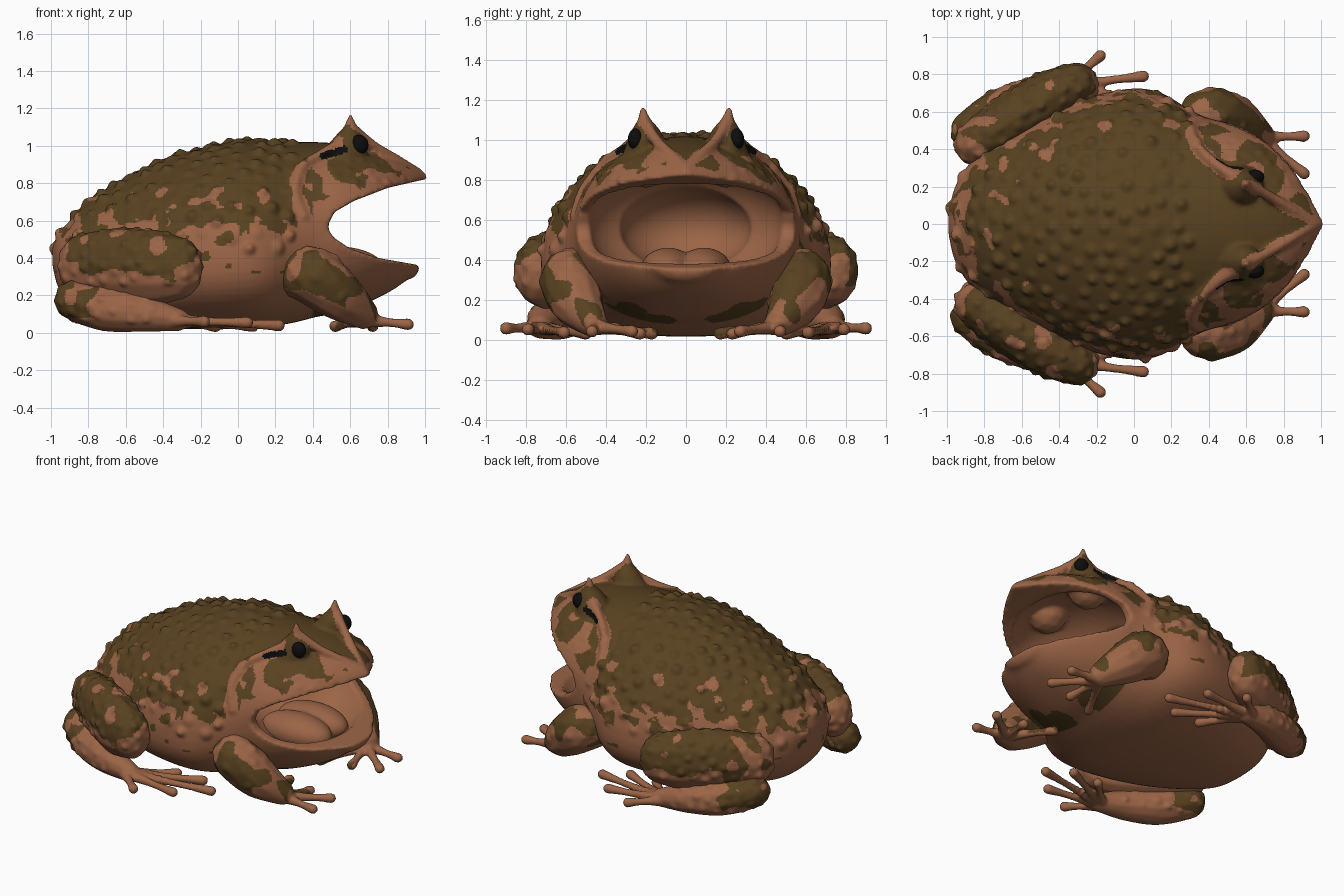
import bpy, bmesh, math, random
from mathutils import Vector, Matrix, noise, kdtree, geometry

if "Cube" in bpy.data.objects:
    bpy.data.objects.remove(bpy.data.objects["Cube"])

random.seed(4)


def material(name, rgb):
    m = bpy.data.materials.new(name)
    m.diffuse_color = (*rgb, 1)
    m.use_nodes = True
    m.node_tree.nodes["Principled BSDF"].inputs["Base Color"].default_value = m.diffuse_color
    return m


MATS = [material("brown_skin", (0.328, 0.129, 0.062)),
        material("olive_patch", (0.098, 0.053, 0.0145)),
        material("eye_black", (0.004, 0.004, 0.004))]
SKIN, OLIVE, BLACK = 0, 1, 2


def spline(rows, steps):
    """Catmull-Rom through rows of numbers."""
    out = []
    for i in range(len(rows) - 1):
        a, b, c, d = (rows[max(0, min(len(rows) - 1, i + k))] for k in (-1, 0, 1, 2))
        for s in range(steps):
            t = s / steps
            out.append([q + .5 * t * (r - p + t * (2 * p - 5 * q + 4 * r - u + t * (3 * (q - r) + u - p)))
                        for p, q, r, u in zip(a, b, c, d)])
    return out + [list(rows[-1])]


def ball(bm, centre, size, sub=2):
    mat = Matrix.Translation(centre) @ Matrix.Diagonal((*size, 1))
    bmesh.ops.create_icosphere(bm, subdivisions=sub, radius=1, matrix=mat)


def limb(bm, rows, side=1, tall=1.0, steps=9):
    """Rounded tapering limb; rows are x, y, z, radius."""
    for x, y, z, r in spline(rows, steps):
        r = max(r, .01)
        ball(bm, (x, y * side, z), (r, r, r * tall))


def to_object(bm, name):
    me = bpy.data.meshes.new(name)
    bm.to_mesh(me)
    bm.free()
    ob = bpy.data.objects.new(name, me)
    bpy.context.collection.objects.link(ob)
    return ob


def apply_modifiers(ob):
    bpy.context.view_layer.update()
    dg = bpy.context.evaluated_depsgraph_get()
    me = bpy.data.meshes.new_from_object(ob.evaluated_get(dg))
    ob.modifiers.clear()
    ob.data = me


def fuse(ob, voxel, smooth=4):
    m = ob.modifiers.new("fuse", 'REMESH')
    m.mode = 'VOXEL'
    m.voxel_size = voxel
    s = ob.modifiers.new("soften", 'SMOOTH')
    s.factor, s.iterations = .5, smooth
    apply_modifiers(ob)


def warts(ob, allowed, gap, low, high):
    """Raise scattered round bumps along the surface normals."""
    verts = ob.data.vertices
    kd = kdtree.KDTree(len(verts))
    for v in verts:
        kd.insert(v.co, v.index)
    kd.balance()
    normals = [v.normal.copy() for v in verts]
    start = [v.co.copy() for v in verts]
    taken = set()
    order = [v.index for v in verts if allowed(v.co, v.normal)]
    random.shuffle(order)
    for i in order:
        if i in taken:
            continue
        taken.update(j for _, j, _ in kd.find_range(start[i], gap))
        h, r = random.uniform(low, high), gap * random.uniform(.42, .6)
        for co, j, d in kd.find_range(start[i], r):
            verts[j].co = verts[j].co + normals[i] * h * (1 - (d / r) ** 2) ** 2


def paint(ob, rule):
    me = ob.data
    me.materials.clear()
    for m in MATS:
        me.materials.append(m)
    for p in me.polygons:
        p.material_index = rule(p.center, p.normal)
    me.shade_smooth()


def n(p, scale, seed=0):
    return noise.noise(p * scale + Vector((seed, seed * 1.7, 3.1)))


# ---- body and head: lofted sections of x, bottom, widest height, top, half width
SECTIONS = [(-.992, .36, .41, .46, .05), (-.96, .24, .4, .53, .19), (-.89, .15, .38, .61, .31),
            (-.8, .09, .37, .71, .40), (-.6, .045, .36, .83, .52), (-.4, .025, .36, .93, .62),
            (-.2, .02, .37, .985, .69), (0, .02, .38, 1.03, .725), (.15, .03, .4, 1.03, .70),
            (.3, .055, .46, 1.02, .61), (.42, .085, .54, 1.02, .56), (.55, .11, .58, 1.01, .535),
            (.7, .165, .6, .985, .475), (.82, .225, .6, .95, .385), (.9, .28, .6, .915, .28),
            (.96, .32, .6, .88, .18), (1.012, .5, .6, .845, .04)]
SEG = 56
bm = bmesh.new()
rings = []
for x, lo, mid, hi, w in spline(SECTIONS, 4):
    ring = []
    for k in range(SEG):
        c, s = math.cos(k * math.tau / SEG), math.sin(k * math.tau / SEG)
        e = .85 if s < 0 else 1.1 if x < .3 else 1.0
        y = math.copysign(abs(c) ** e, c) * w
        z = mid + (s * (hi - mid) if s >= 0 else -abs(s) ** e * (mid - lo))
        ring.append(bm.verts.new((x, y, z)))
    rings.append(ring)
for a, b in zip(rings, rings[1:]):
    for k in range(SEG):
        bm.faces.new((a[k], a[(k + 1) % SEG], b[(k + 1) % SEG], b[k]))
bm.faces.new(rings[0])
bm.faces.new(rings[-1])
bmesh.ops.recalc_face_normals(bm, faces=bm.faces)
body = to_object(bm, "body")

# ---- open mouth: a wedge between the lips, a rounded hollow and a narrower throat
bm = bmesh.new()
WEDGE = [(.485, .585), (.515, .645), (.62, .705), (.8, .775), (.95, .81), (1.15, .85),
         (1.15, .33), (.95, .365), (.75, .4), (.6, .45), (.51, .51), (.485, .55)]
base = bm.faces.new([bm.verts.new((x, -.8, z)) for x, z in WEDGE])
ext = bmesh.ops.extrude_face_region(bm, geom=[base])
bmesh.ops.translate(bm, vec=(0, 1.6, 0), verts=[g for g in ext["geom"] if isinstance(g, bmesh.types.BMVert)])
bmesh.ops.recalc_face_normals(bm, faces=bm.faces)
cutters = [to_object(bm, "mouth_wedge_cutter")]
HOLLOWS = [(Vector((.55, 0, .58)), Vector((.36, .49, .31))),
           (Vector((.32, 0, .56)), Vector((.29, .33, .21)))]
for centre, size in HOLLOWS:
    bm = bmesh.new()
    ball(bm, centre, size, 4)
    cutters.append(to_object(bm, "mouth_hollow_cutter"))
for cutter in cutters:
    m = body.modifiers.new("cut", 'BOOLEAN')
    m.operation, m.solver, m.object = 'DIFFERENCE', 'EXACT', cutter
apply_modifiers(body)
for cutter in cutters:
    bpy.data.objects.remove(cutter)

# ---- brow horns, eye mounds and the ridges to the snout and the mouth corner
SNOUT = [(.97, 0, .86, .02), (.85, .075, .93, .025), (.73, .145, .995, .03), (.62, .205, 1.09, .028)]
CHEEK = [(.55, .245, 1.01, .035), (.45, .31, .955, .03), (.34, .41, .88, .03),
         (.305, .51, .75, .03), (.35, .555, .62, .03)]
HORN = [(.55, .2, .89, .13), (.59, .2, 1.0, .09), (.6, .208, 1.08, .042), (.602, .215, 1.16, .014)]
bm = bmesh.new()
bm.from_mesh(body.data)
for side in (1, -1):
    for rows in (SNOUT, CHEEK, HORN):
        limb(bm, rows, side)
    ball(bm, (.615, side * .225, .98), (.078, .06, .08), 3)
body.data = bpy.data.meshes.new("body")
bm.to_mesh(body.data)
bm.free()
fuse(body, .0135)


def near(p, rows, dist):
    for a, b in zip(rows, rows[1:]):
        a, b = Vector(a[:3]), Vector(b[:3])
        t = max(0, min(1, geometry.intersect_point_line(p, a, b)[1]))
        if (a.lerp(b, t) - p).length < dist:
            return True
    return False


def in_mouth(p, limit=1.1):
    return any(sum(((p[i] - c[i]) / r[i]) ** 2 for i in range(3)) < limit for c, r in HOLLOWS)


def body_rule(p, nor):
    lip = .63 + .35 * (p.x - .4)
    wob = n(p, 7)
    if in_mouth(p):
        return SKIN
    side = abs(p.y)
    if p.x > .26:
        q = Vector((p.x, side, p.z))
        if near(q, [(.43, .335, .94), (.57, .29, .98)], .02):
            return BLACK
        if p.z > .6 and (near(q, SNOUT, .034 + .015 * wob) or near(q, CHEEK, .042 + .02 * wob)):
            return SKIN
        if p.z > 1.11 and side > .12:
            return SKIN
    if p.x > .4:
        if p.z < .35:
            chest = math.hypot((side - .27) / .14, (p.z - .14) / .045) + 1.2 * wob
            return OLIVE if chest < 1 else SKIN
        if p.z < lip + .06 + .08 * wob:
            return SKIN
        if side < (.93 - p.x) * .56 or (p.z > .92 and p.x < .72):
            return OLIVE
        return OLIVE if n(p, 8, 9) > -.13 + max(0, p.x - .7) else SKIN
    if p.z + .16 * wob + .07 * n(p, 17, 2) > .6 + .06 * p.x:
        return SKIN if p.z < .8 and n(p, 11, 4) > .38 else OLIVE
    return OLIVE if p.z > .32 and n(p, 11, 7) > .32 else SKIN


warts(body, lambda p, v: p.x < .3 and p.z > .42 and v.z > -.1 and not in_mouth(p, 1.3)
      and (p.z > .62 or random.random() < .02), .092, .008, .03)
warts(body, lambda p, v: p.x > .35 and p.z > .8 and v.z > .1 and not in_mouth(p)
      and abs(p.y) > .2 and p.z < .92, .07, .003, .01)
paint(body, body_rule)

# ---- tongue with two soft lobes
bm = bmesh.new()
for y in (-.09, .09):
    ball(bm, (.52, y, .35), (.26, .14, .115), 3)
tongue = to_object(bm, "tongue")
fuse(tongue, .014, 10)
paint(tongue, lambda p, v: SKIN)


# ---- limbs, one set per side
def toes(bm, root, tips, side):
    for x, y, z in tips:
        mid = [(root[i] * .4 + (x, y, z)[i] * .6) for i in range(3)]
        limb(bm, [(*root, .045), (*mid, .025), (x, y, z, .033)], side)


def thigh_rule(p, v):
    if p.x > -.22 + .1 * n(p, 9, 1) or p.x < -.89 + .25 * n(p, 9, 5):
        return SKIN
    return OLIVE if p.z + .14 * n(p, 7, 3) > .32 and n(p, 8, 6) > -.42 else SKIN


def shin_rule(p, v):
    return OLIVE if p.x + .25 * n(p, 7, 2) < -.79 and p.z > .08 and n(p, 9, 4) > -.3 else SKIN


def arm_rule(p, v):
    return OLIVE if p.x < .74 and v.z > -.5 and n(p, 7, 8) > -.05 else SKIN


for side, label in ((-1, "right"), (1, "left")):
    # thigh
    bm = bmesh.new()
    limb(bm, [(-.84, .43, .36, .125), (-.65, .555, .36, .15), (-.45, .675, .35, .15),
              (-.31, .74, .345, .125)], side, 1.36)
    thigh = to_object(bm, label + "_thigh")
    fuse(thigh, .012)
    warts(thigh, lambda p, v: v.z > -.3, .07, .004, .016)
    paint(thigh, thigh_rule)

    # shin and hind foot
    bm = bmesh.new()
    limb(bm, [(-.875, .5, .175, .108), (-.72, .6, .13, .122), (-.52, .69, .105, .102),
              (-.32, .73, .07, .062)], side)
    toes(bm, (-.36, .74, .065), [(-.18, .9, .06), (.05, .79, .055), (.22, .61, .04),
                                 (.08, .5, .035), (-.12, .5, .034)], side)
    shin = to_object(bm, label + "_shin_and_foot")
    fuse(shin, .011, 3)
    warts(shin, lambda p, v: p.x < -.45 and p.z > .06, .07, .004, .012)
    paint(shin, shin_rule)

    # front arm and hand
    bm = bmesh.new()
    limb(bm, [(.34, .53, .31, .135), (.41, .575, .3, .158), (.54, .55, .2, .135),
              (.67, .475, .1, .082)], side)
    toes(bm, (.67, .465, .07), [(.91, .47, .045), (.91, .27, .045), (.72, .23, .034),
                                (.52, .17, .034)], side)
    arm = to_object(bm, label + "_arm_and_hand")
    fuse(arm, .011, 3)
    warts(arm, lambda p, v: p.x < .6 and v.z > -.2, .08, .003, .01)
    paint(arm, arm_rule)

    # eye
    bm = bmesh.new()
    ball(bm, (.645, side * .252, 1.005), (.052, .039, .054), 3)
    paint(to_object(bm, label + "_eye"), lambda p, v: BLACK)
